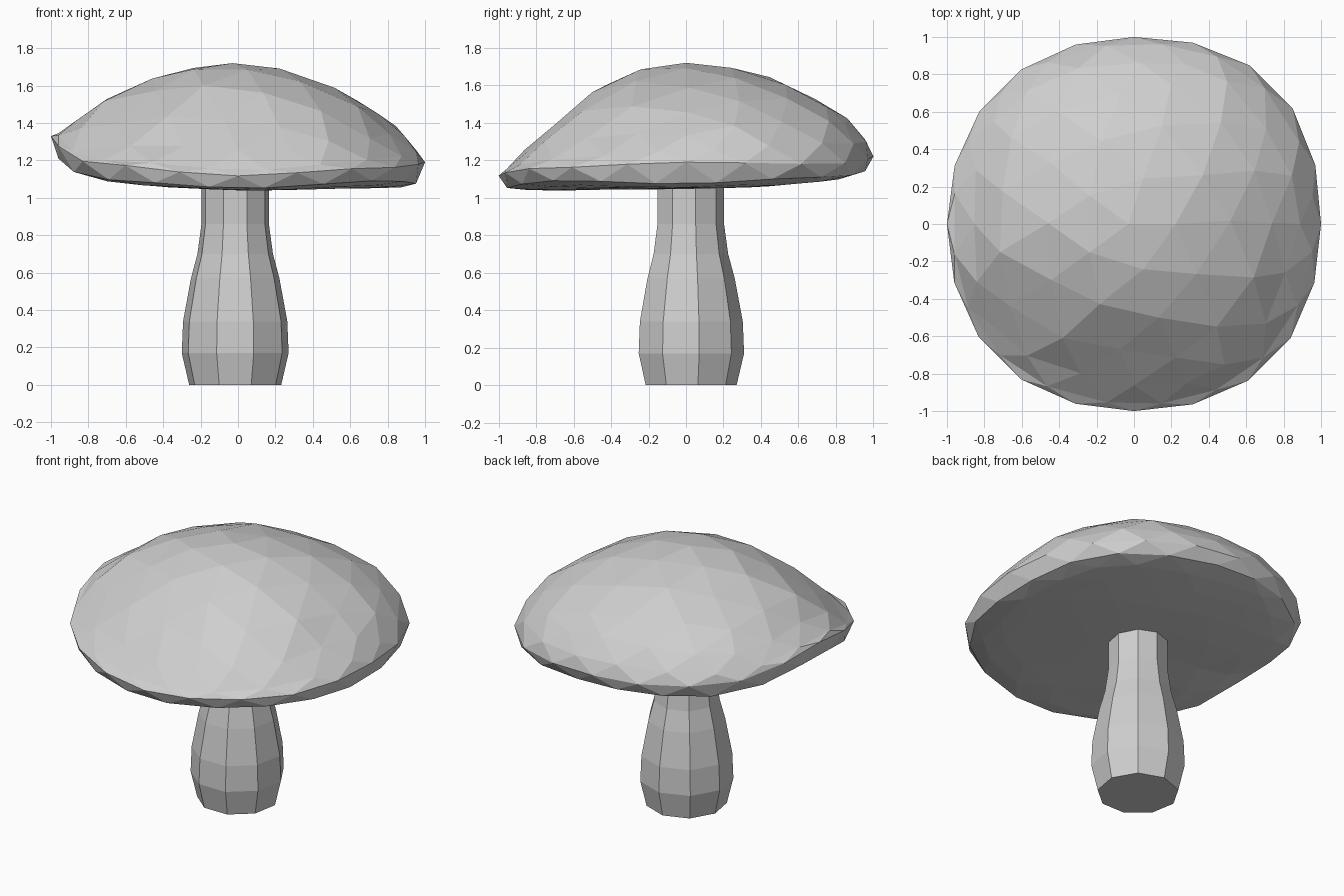
import bpy, bmesh, math, random

random.seed(4)
if "Cube" in bpy.data.objects:
    bpy.data.objects.remove(bpy.data.objects["Cube"])

GREY = (0.62, 0.62, 0.62, 1)
grey = bpy.data.materials.new("plain_grey")
grey.use_nodes = True
grey.diffuse_color = GREY
grey.node_tree.nodes["Principled BSDF"].inputs["Base Color"].default_value = GREY


def add_object(name, bm):
    bmesh.ops.recalc_face_normals(bm, faces=bm.faces)
    mesh = bpy.data.meshes.new(name)
    bm.to_mesh(mesh)
    bm.free()
    mesh.materials.append(grey)
    obj = bpy.data.objects.new(name, mesh)
    bpy.context.collection.objects.link(obj)
    return obj


# Stem: nine-sided column, swollen near the ground
STEM = [(0, 0.25), (0.17, 0.29), (0.34, 0.283), (0.57, 0.24),
        (0.7, 0.205), (0.86, 0.183), (1.06, 0.183)]
SIDES = 9
bm = bmesh.new()
rings = []
for z, r in STEM:
    angles = [math.pi / 2 + i * math.tau / SIDES for i in range(SIDES)]
    rings.append([bm.verts.new((-0.015 + r * math.cos(a), 0.02 + r * math.sin(a), z))
                  for a in angles])
for low, high in zip(rings, rings[1:]):
    for i in range(SIDES):
        j = (i + 1) % SIDES
        bm.faces.new((low[i], low[j], high[j], high[i]))
bm.faces.new(rings[0])
bm.faces.new(rings[-1])
add_object("stem", bm)

# Cap: faceted lopsided dome, shaped in eight directions counted from the left side
RADIUS = [1.0, 1.055, 1.0, 1.025, 1.0, 1.03, 1.0, 1.04]
RIM = [1.19, 1.18, 1.22, 1.24, 1.33, 1.18, 1.12, 1.16]      # height of the widest line
SLACK = [0.78, 0.6, 0.64, 0.74, 1.1, 1.22, 1.15, 1.0]       # low is a fuller dome
LIP = [0.25, 0.45, 0.55, 0.45, 0.65, 0.35, 0.2, 0.5]        # low is a steeper edge
TOP = 1.72


def around(table, a):
    t = (a % math.tau) / math.tau * len(table)
    i = int(t)
    f = t - i
    f = f * f * (3 - 2 * f)
    return table[i % len(table)] * (1 - f) + table[(i + 1) % len(table)] * f


bm = bmesh.new()
bmesh.ops.create_icosphere(bm, subdivisions=3, radius=1)
for v in bm.verts:
    x, y, s = v.co
    a = math.atan2(y, x)
    r = math.hypot(x, y)
    rim = around(RIM, a)
    reach = r * around(RADIUS, a)
    if s >= 0:
        slack = 0.89 * (1 - r) + around(SLACK, a) * r
        z = rim + (TOP - rim) * s ** (2 * slack)
    else:
        floor = 1.05 - 0.02 * (x - y)
        z = rim - (rim - floor) * abs(s) ** around(LIP, a)
    lean = -0.03 * max(s, 0)
    v.co = (reach * math.cos(a) + lean, reach * math.sin(a), z)
    if 0.3 < r < 0.95:
        v.co.x += random.uniform(-0.02, 0.02)
        v.co.y += random.uniform(-0.02, 0.02)
        v.co.z += random.uniform(-0.008, 0.008) * (1 if s > 0 else 0.5)
add_object("cap", bm)
